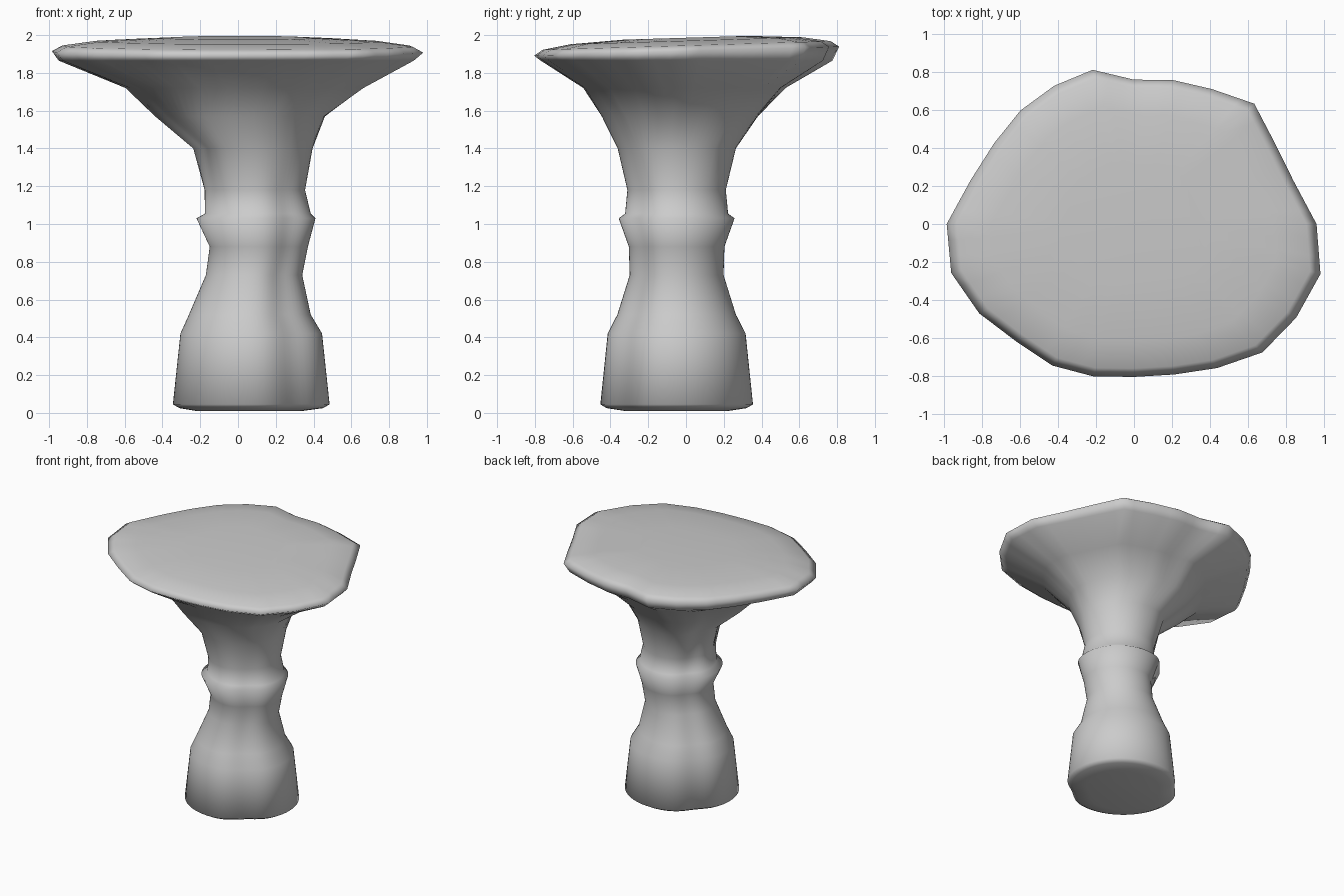
import bpy, bmesh, math

if "Cube" in bpy.data.objects:
    bpy.data.objects.remove(bpy.data.objects["Cube"])

N = 72

# Cap outline: radius every 15 degrees, counter-clockwise from +x
RIM = [.955, .865, .85, .89, .815, .78, .755, .835, .835, .84, .845, .885,
       .98, .99, .935, .87, .855, .825, .80, .815, .87, .95, .98, 1.01]

# Front silhouette: height, left edge, right edge
PROFILE = [(.01, -.22, .34), (.025, -.31, .45), (.045, -.345, .485), (.42, -.305, .445),
           (.52, -.26, .385), (.73, -.17, .34), (.88, -.15, .37), (1.03, -.22, .41),
           (1.055, -.175, .385), (1.18, -.18, .355), (1.40, -.25, .395), (1.57, -.45, .465),
           (1.72, -.60, .67), (1.865, -.95, .935), (1.915, -.985, .985), (1.945, -.93, .93),
           (1.97, -.75, .75), (1.986, -.4, .4)]


def rim_point(a):
    """Point on the cap outline, straight between the sampled corners."""
    step = 2 * math.pi / len(RIM)
    i = int(a / step + 1e-9)
    t = a / step - i
    i %= len(RIM)
    r0, r1 = RIM[i], RIM[(i + 1) % len(RIM)]
    a0, a1 = i * step, (i + 1) * step
    return (r0 * math.cos(a0) * (1 - t) + r1 * math.cos(a1) * t,
            r0 * math.sin(a0) * (1 - t) + r1 * math.sin(a1) * t)


def bump(a, centre, width):
    d = (math.degrees(a) - centre + 180) % 360 - 180
    return math.exp(-(d / width) ** 2)


def section(z, left, right):
    """Round with shallow folds in the stem, turning into the cap outline."""
    t = min(max((z - 1.35) / .5, 0), 1)
    blend = t * t * (3 - 2 * t)
    upper = min(max((z - 1.1) / .3, 0), 1)
    cx, rx = (left + right) / 2, (right - left) / 2
    cy = -.05 * (1 - blend)
    pts = []
    for i in range(N):
        a = 2 * math.pi * i / N
        low_fold = .10 * bump(a, -52, 20) + .08 * bump(a, 140, 18)
        high_fold = .16 * bump(a, 205, 20) + .14 * bump(a, 150, 18)
        k = 1 - low_fold * (1 - upper) - high_fold * upper
        ox, oy = rim_point(a)
        x = cx + rx * (math.cos(a) * k * (1 - blend) + ox / .98 * blend)
        y = cy + rx * (math.sin(a) * k * .975 * (1 - blend) + oy / .98 * blend)
        tilt = .03 * y if z > 1.9 else 0
        pts.append((x, y, z + tilt))
    return pts


# One continuous skin from foot to cap
bm = bmesh.new()
rings = [[bm.verts.new(p) for p in section(*row)] for row in PROFILE]
for lo, hi in zip(rings, rings[1:]):
    for i in range(N):
        j = (i + 1) % N
        bm.faces.new((lo[i], lo[j], hi[j], hi[i]))
bm.faces.new(rings[0][::-1])
bm.faces.new(rings[-1])
bmesh.ops.recalc_face_normals(bm, faces=bm.faces)

mesh = bpy.data.meshes.new("flared_pedestal")
bm.to_mesh(mesh)
bm.free()
obj = bpy.data.objects.new("flared_pedestal", mesh)
bpy.context.collection.objects.link(obj)
bpy.context.view_layer.objects.active = obj
obj.select_set(True)
bpy.ops.object.shade_smooth_by_angle(angle=math.radians(120))
